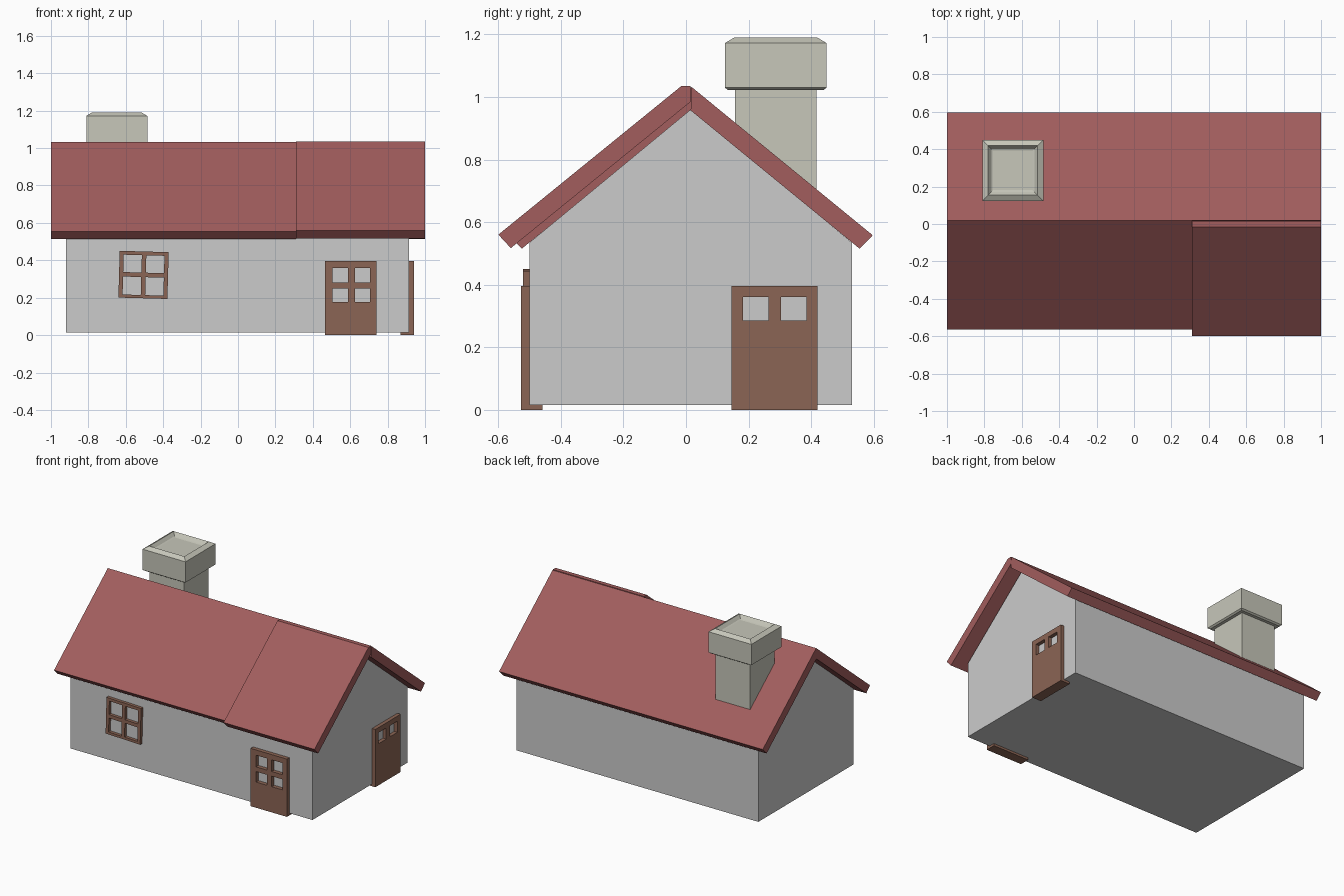
import bpy, bmesh, math
from mathutils import Vector, Matrix

if "Cube" in bpy.data.objects:
    bpy.data.objects.remove(bpy.data.objects["Cube"])


def material(name, rgb):
    m = bpy.data.materials.new(name)
    m.diffuse_color = (*rgb, 1)
    m.use_nodes = True
    m.node_tree.nodes["Principled BSDF"].inputs["Base Color"].default_value = m.diffuse_color
    return m


RED = material("roof_red", (0.36, 0.11, 0.11))
BROWN = material("wood_brown", (0.26, 0.13, 0.09))
STONE = material("chimney_stone", (0.57, 0.57, 0.49))


def finish(bm, name, mat=None):
    bmesh.ops.recalc_face_normals(bm, faces=bm.faces[:])
    me = bpy.data.meshes.new(name)
    bm.to_mesh(me)
    bm.free()
    ob = bpy.data.objects.new(name, me)
    bpy.context.collection.objects.link(ob)
    if mat:
        me.materials.append(mat)
    return ob


def extrude(bm, vec):
    r = bmesh.ops.extrude_face_region(bm, geom=bm.faces[:])
    vs = [g for g in r["geom"] if isinstance(g, bmesh.types.BMVert)]
    bmesh.ops.translate(bm, verts=vs, vec=vec)


def prism(name, profile, x0, x1, mat=None):
    """Extrude a (y, z) profile along x as a closed solid."""
    bm = bmesh.new()
    a, b = [[bm.verts.new((x, y, z)) for y, z in profile] for x in (x0, x1)]
    n = len(profile)
    bm.faces.new(a)
    bm.faces.new(b)
    for i in range(n):
        j = (i + 1) % n
        bm.faces.new((a[i], a[j], b[j], b[i]))
    return finish(bm, name, mat)


def panel(name, us, vs, holes, depth, matrix):
    """Flat panel in local xz with open cells, extruded back along local +y."""
    bm = bmesh.new()
    grid = [[bm.verts.new((u, 0, v)) for v in vs] for u in us]
    for i in range(len(us) - 1):
        for j in range(len(vs) - 1):
            if (i, j) not in holes:
                bm.faces.new((grid[i][j], grid[i + 1][j],
                              grid[i + 1][j + 1], grid[i][j + 1]))
    extrude(bm, Vector((0, depth, 0)))
    bmesh.ops.transform(bm, matrix=matrix, verts=bm.verts[:])
    return finish(bm, name, BROWN)


# gabled walls
prism("walls", [(-0.5, 0.015), (0.53, 0.015), (0.53, 0.535),
                (0.015, 0.96), (-0.5, 0.535)], -0.92, 0.915)

# roof slabs: one back slope, two offset front slopes
prism("roof_back", [(0.018, 1.032), (0.597, 0.558), (0.555, 0.515),
                    (0.015, 0.957)], -1, 1, RED)
prism("roof_front_left", [(0.018, 1.032), (-0.565, 0.555), (-0.525, 0.515),
                          (0.015, 0.957)], -1, 0.31, RED)
prism("roof_front_right", [(0.015, 1.035), (-0.015, 1.035), (-0.6, 0.56),
                           (-0.56, 0.517), (0.015, 0.985)], 0.31, 1, RED)

# chimney: stacked square rings from the shaft up over the cap into the recess
bm = bmesh.new()
rings = []
for h, z in [(0.131, 0.6), (0.131, 1.022), (0.152, 1.022), (0.163, 1.03),
             (0.163, 1.172), (0.133, 1.19), (0.115, 1.168), (0.105, 1.165)]:
    rings.append([bm.verts.new((-0.648 + sx * h, 0.287 + sy * h, z))
                  for sx, sy in ((-1, -1), (1, -1), (1, 1), (-1, 1))])
bm.faces.new(rings[0])
bm.faces.new(rings[-1])
for lo, hi in zip(rings, rings[1:]):
    for i in range(4):
        j = (i + 1) % 4
        bm.faces.new((lo[i], lo[j], hi[j], hi[i]))
finish(bm, "chimney", STONE)

# front door with four panes
panel("front_door", [0.465, 0.506, 0.588, 0.625, 0.706, 0.74],
      [0, 0.176, 0.248, 0.28, 0.36, 0.396],
      {(1, 1), (3, 1), (1, 3), (3, 3)}, 0.068,
      Matrix.Translation((0, -0.527, 0)))

# side door with two panes, turned to face +x
panel("side_door", [0.145, 0.182, 0.263, 0.303, 0.385, 0.42],
      [0, 0.285, 0.361, 0.396], {(1, 1), (3, 1)}, 0.07,
      Matrix.Translation((0.94, 0, 0)) @ Matrix.Rotation(math.pi / 2, 4, 'Z'))

# slightly crooked four-pane window
panel("window", [-0.131, -0.109, -0.012, 0.012, 0.109, 0.131],
      [-0.125, -0.108, -0.012, 0.012, 0.105, 0.125],
      {(1, 1), (3, 1), (1, 3), (3, 3)}, 0.05,
      Matrix.Translation((-0.505, -0.521, 0.322))
      @ Matrix.Rotation(math.radians(1.6), 4, 'Y'))
